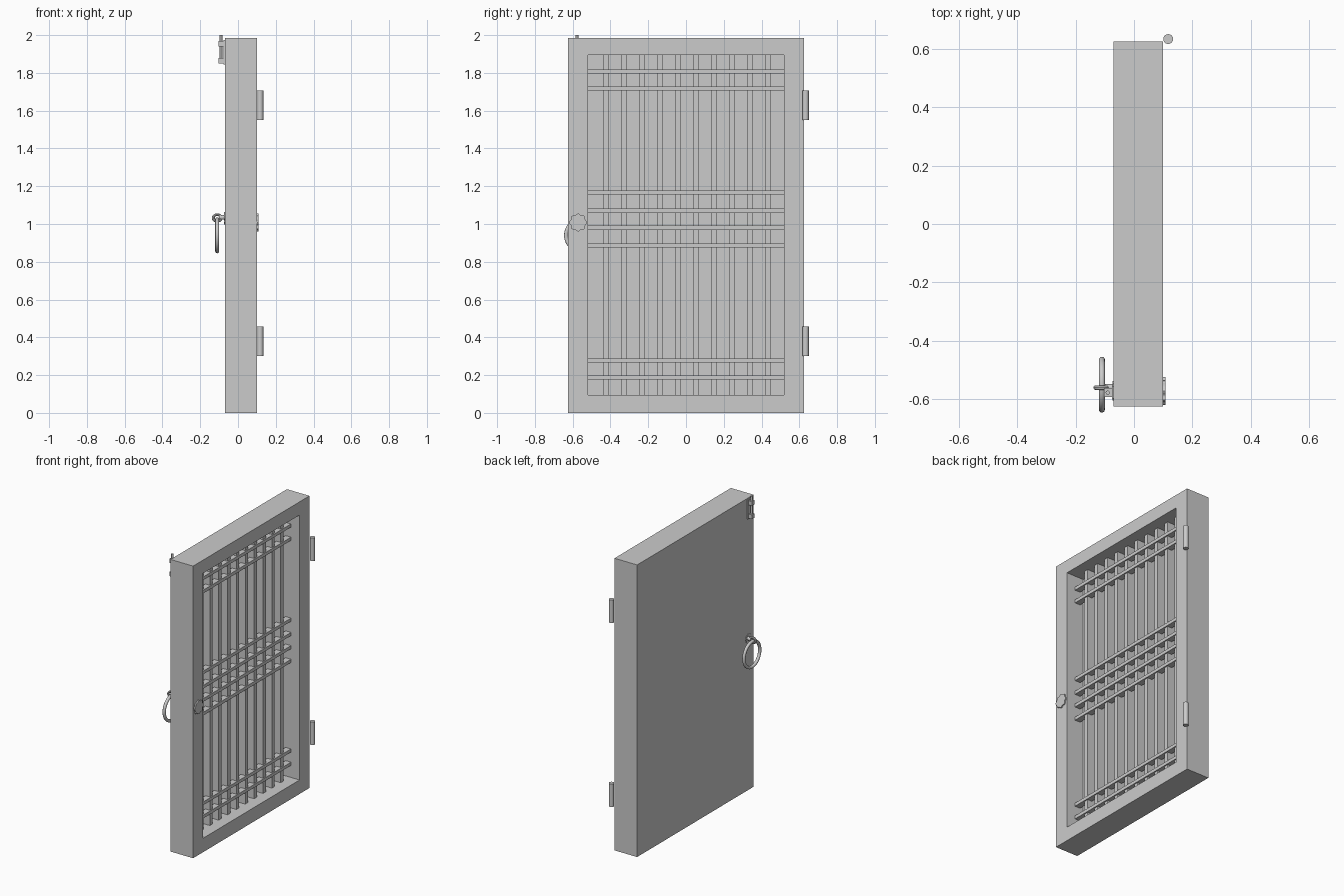
import bpy, math
from mathutils import Vector

if "Cube" in bpy.data.objects:
    bpy.data.objects.remove(bpy.data.objects["Cube"])

grey = bpy.data.materials.new("plain_grey")
grey.use_nodes = True
GREY = (0.6, 0.6, 0.6, 1)
grey.diffuse_color = GREY
grey.node_tree.nodes["Principled BSDF"].inputs["Base Color"].default_value = GREY


def finish(name, smooth=False):
    ob = bpy.context.object
    ob.name = name
    ob.data.materials.append(grey)
    if smooth:
        bpy.ops.object.shade_smooth_by_angle(angle=math.radians(40))
    return ob


def box(name, x, y, z):
    """Box from its (low, high) extents on each axis."""
    bpy.ops.mesh.primitive_cube_add(size=1, location=[(a + b) / 2 for a, b in (x, y, z)])
    bpy.context.object.scale = [b - a for a, b in (x, y, z)]
    return finish(name)


def rod(name, start, end, radius, sides=16):
    """Cylinder between two points."""
    a, b = Vector(start), Vector(end)
    bpy.ops.mesh.primitive_cylinder_add(vertices=sides, radius=radius, depth=(b - a).length,
                                        location=(a + b) / 2)
    bpy.context.object.rotation_euler = (b - a).to_track_quat("Z", "Y").to_euler()
    return finish(name, True)


def rosette(name, x0, x1, y, z, radius):
    """Flat flower-shaped plate with eight lobes."""
    count = 48
    ring = []
    for i in range(count):
        a = math.tau * i / count
        r = radius * (0.92 + 0.08 * math.cos(8 * a))
        ring.append((y + r * math.cos(a), z + r * math.sin(a)))
    verts = [(x, p, q) for x in (x0, x1) for p, q in ring]
    faces = [tuple(reversed(range(count))), tuple(range(count, 2 * count))]
    for i in range(count):
        j = (i + 1) % count
        faces.append((i, j, count + j, count + i))
    mesh = bpy.data.meshes.new(name)
    mesh.from_pydata(verts, [], faces)
    mesh.materials.append(grey)
    bpy.context.collection.objects.link(bpy.data.objects.new(name, mesh))


# Door body: stiles, rails and back panel
BACK, FRONT, SIDE, TOP = -0.07, 0.10, 0.625, 1.985
IN_Y, IN_Z = (-0.52, 0.518), (0.095, 1.895)
DEPTH = (BACK, FRONT)
box("latch_stile", DEPTH, (-SIDE, IN_Y[0]), (0, TOP))
box("hinge_stile", DEPTH, (IN_Y[1], SIDE), (0, TOP))
box("bottom_rail", DEPTH, IN_Y, (0, IN_Z[0]))
box("top_rail", DEPTH, IN_Y, (IN_Z[1], TOP))
box("back_panel", (BACK, -0.03), IN_Y, IN_Z)

# Lattice: upright slats with cross bars in front
for i in range(10):
    y = -0.423 + i * 0.0952
    box("upright_slat", (-0.03, 0.028), (y - 0.015, y + 0.015), IN_Z)
for z in (0.188, 0.278, 0.887, 0.98, 1.07, 1.167, 1.717, 1.807):
    box("cross_bar", (-0.005, 0.036), IN_Y, (z - 0.011, z + 0.011))

# Hinge barrels
for z in (0.30, 1.55):
    rod("hinge_barrel", (0.117, 0.633, z), (0.117, 0.633, z + 0.157), 0.017)

# Pull ring with its staple and flower plates
bpy.ops.mesh.primitive_torus_add(major_radius=0.085, minor_radius=0.0105, major_segments=40,
                                 minor_segments=12, location=(-0.11, -0.55, 0.94),
                                 rotation=(0, math.pi / 2, 0))
finish("pull_ring", True)
rod("ring_staple", (-0.07, -0.56, 1.035), (-0.10, -0.56, 1.035), 0.012)
bpy.ops.mesh.primitive_torus_add(major_radius=0.021, minor_radius=0.008, major_segments=24,
                                 minor_segments=8, location=(-0.110, -0.56, 1.032),
                                 rotation=(math.pi / 2, 0, 0))
bpy.context.object.scale = (1, 0.85, 1)
finish("staple_eye", True)
rosette("front_flower_plate", FRONT, FRONT + 0.008, -0.571, 1.008, 0.048)
rosette("back_flower_plate", BACK - 0.004, BACK, -0.571, 1.03, 0.033)

# Sliding bolt near the top corner
box("bolt_plate", (BACK - 0.006, BACK), (-0.597, -0.557), (1.845, 1.975))
rod("bolt_pin", (-0.09, -0.577, 1.85), (-0.09, -0.577, 2.0), 0.007)
for z in (1.865, 1.955):
    box("bolt_guide", (-0.102, BACK), (-0.592, -0.562), (z - 0.014, z + 0.014))
